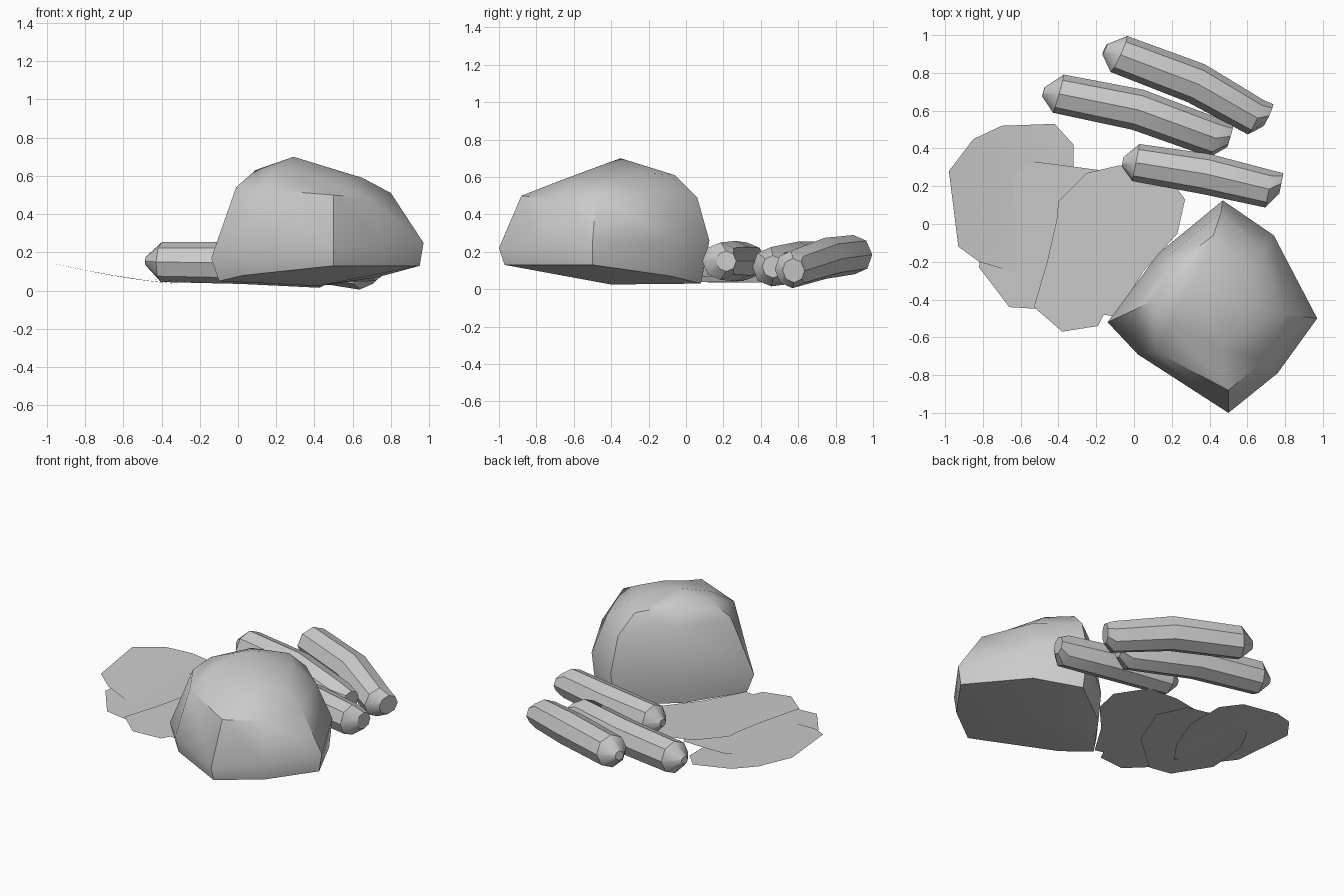
import bpy, bmesh, math
from mathutils import Vector

if "Cube" in bpy.data.objects:
    bpy.data.objects.remove(bpy.data.objects["Cube"])


def finish(name, bm, angle):
    bmesh.ops.recalc_face_normals(bm, faces=bm.faces)
    me = bpy.data.meshes.new(name)
    bm.to_mesh(me)
    bm.free()
    ob = bpy.data.objects.new(name, me)
    bpy.context.collection.objects.link(ob)
    bpy.ops.object.select_all(action='DESELECT')
    ob.select_set(True)
    bpy.context.view_layer.objects.active = ob
    bpy.ops.object.shade_smooth_by_angle(angle=math.radians(angle))
    return ob


def loft(bm, rings):
    loops = [[bm.verts.new(p) for p in r] for r in rings]
    for a, b in zip(loops, loops[1:]):
        n = len(a)
        for i in range(n):
            bm.faces.new((a[i], a[(i + 1) % n], b[(i + 1) % n], b[i]))
    return loops


# Boulder: four stacked eight-sided rings with a peak
base = [(-.10, -.50, .05), (.13, -.18, .04), (.47, .08, .03), (.73, -.08, .07),
        (.95, -.50, .13), (.75, -.78, .13), (.50, -.97, .13), (.03, -.67, .08)]
belly = [(-.14, -.52, .17), (.13, -.155, .22), (.47, .125, .26), (.74, -.06, .26),
         (.97, -.50, .25), (.76, -.79, .24), (.50, -1.0, .22), (.02, -.69, .19)]
shoulder = [(-.01, -.46, .54), (.18, -.17, .53), (.46, .06, .49), (.68, -.14, .50),
            (.80, -.48, .51), (.69, -.72, .48), (.50, -.88, .50), (.12, -.68, .53)]
crown = [(.09, -.41, .63), (.24, -.20, .65), (.42, -.06, .61), (.54, -.20, .62),
         (.65, -.44, .59), (.56, -.58, .59), (.46, -.66, .585), (.19, -.54, .63)]
bm = bmesh.new()
loops = loft(bm, [base, belly, shoulder, crown])
for ring, tip in ((loops[-1], (.29, -.35, .70)), (loops[0], (.42, -.40, .025))):
    c = bm.verts.new(tip)
    for i in range(8):
        bm.faces.new((ring[i], ring[(i + 1) % 8], c))
finish("boulder", bm, 40)


# Logs: octagonal rods with a slight bend and chamfered ends
def log(name, path, radii):
    axis = (Vector(path[-2]) - Vector(path[1])).normalized()
    side = axis.cross(Vector((0, 0, 1))).normalized()
    up = side.cross(axis)
    rings = []
    for p, r in zip(path, radii):
        rings.append([Vector(p) + r * (side * math.cos(a) + up * math.sin(a))
                      for a in (math.tau * i / 8 for i in range(8))])
    bm = bmesh.new()
    loops = loft(bm, rings)
    bm.faces.new(loops[0])
    bm.faces.new(loops[-1])
    finish(name, bm, 35)


log("log_back", [(-.155, .925, .185), (-.08, .90, .185), (.33, .745, .165),
                 (.645, .565, .105), (.71, .575, .10)], [.03, .105, .11, .10, .065])
log("log_middle", [(-.48, .70, .155), (-.40, .69, .15), (.02, .605, .145),
                   (.43, .455, .12), (.51, .465, .12)], [.025, .105, .11, .105, .06])
log("log_front", [(-.06, .33, .15), (.01, .325, .15), (.38, .265, .15),
                  (.715, .185, .15), (.78, .215, .15)], [.025, .10, .108, .10, .055])


# Leaves: thin overlapping sheets that curl up to the left
def leaf(name, outline, height):
    n = len(outline)
    cx = sum(p[0] for p in outline) / n
    cy = sum(p[1] for p in outline) / n
    rings = []
    for t in (1, .5):
        rings.append([(x, y, height(x)) for x, y in
                      ((cx + (px - cx) * t, cy + (py - cy) * t) for px, py in outline)])
    bm = bmesh.new()
    inner = loft(bm, rings)[-1]
    c = bm.verts.new((cx, cy, height(cx)))
    for i in range(n):
        bm.faces.new((inner[i], inner[(i + 1) % n], c))
    # all leaves face up
    bm.normal_update()
    if sum(f.normal.z for f in bm.faces) < 0:
        bmesh.ops.reverse_faces(bm, faces=bm.faces)
    finish(name, bm, 40)


leaf("leaf_left", [(-.98, .28), (-.85, .45), (-.70, .52), (-.42, .53), (-.32, .42),
                   (-.32, .15), (-.42, -.10), (-.55, -.28), (-.82, -.20), (-.93, -.12)],
     lambda x: .035 + .11 * (max(0, -.30 - x) / .68) ** 1.4)
leaf("leaf_middle", [(-.82, -.23), (-.80, .05), (-.70, .23), (-.53, .33), (-.37, .31),
                     (-.18, .285), (-.09, .10), (-.22, -.20), (-.50, -.45), (-.66, -.44)],
     lambda x: .036 + .055 * (max(0, -.05 - x) / .77) ** 1.2)
leaf("leaf_right", [(-.53, -.44), (-.46, -.20), (-.41, .02), (-.40, .12), (-.25, .27),
                    (-.08, .31), (.14, .31), (.27, .13), (.23, -.05), (.05, -.25),
                    (-.10, -.49), (-.16, -.48), (-.19, -.54), (-.38, -.57)],
     lambda x: .038 + .038 * max(0, .27 - x) / .80)
